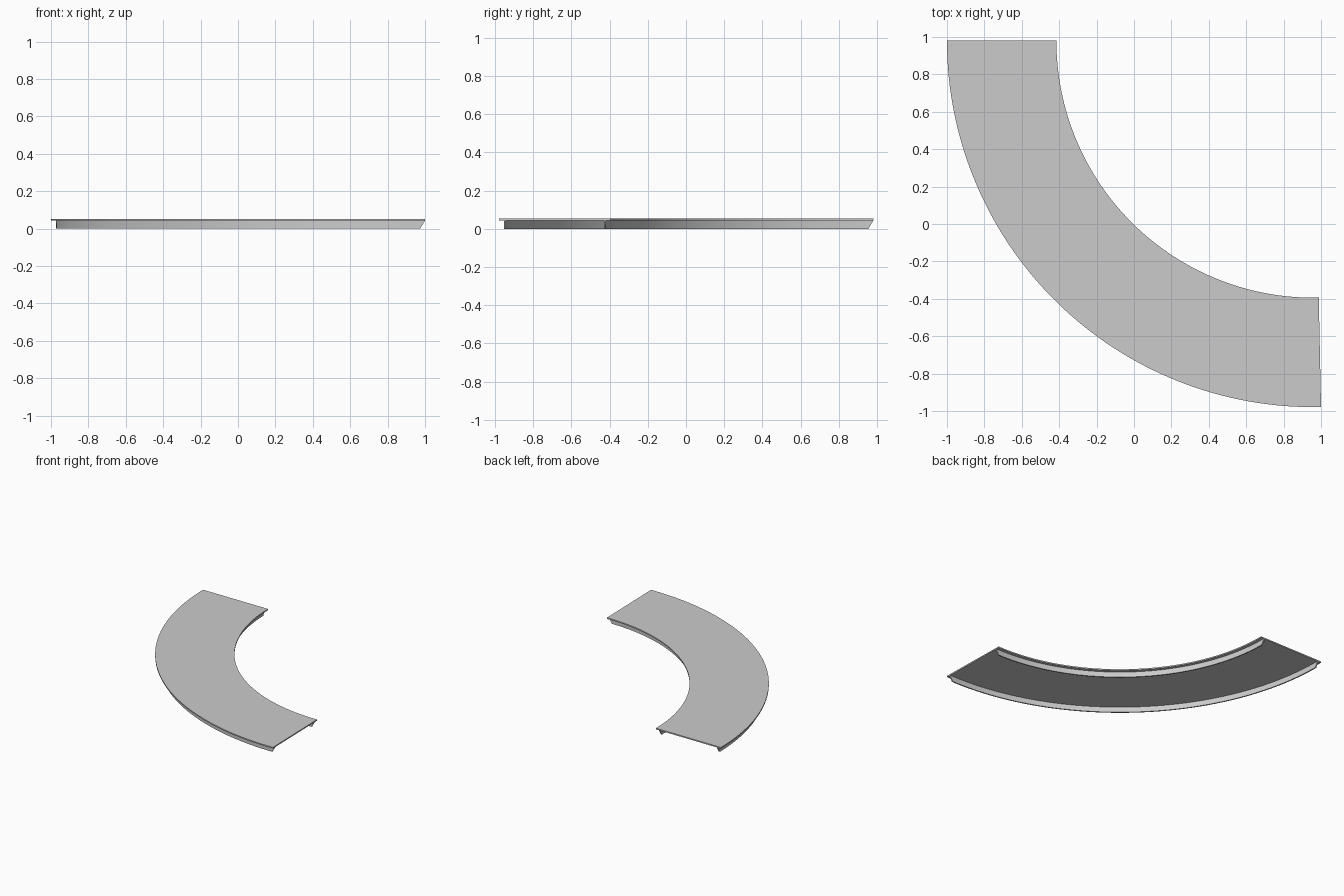
import bpy, bmesh, math

cube = bpy.data.objects.get("Cube")
if cube:
    bpy.data.objects.remove(cube)

CX, CY = 0.959, 0.98            # centre of the bend
R_OUT, R_IN = 1.959, 1.374      # edges of the deck
START, END = math.pi, math.pi + math.radians(91.2)
TOP, UNDER = 0.053, 0.043
INSET, WALL = 0.026, 0.01
SEGMENTS = 64

grey = bpy.data.materials.new("light grey")
grey.use_nodes = True
colour = (0.6, 0.6, 0.6, 1)
grey.diffuse_color = colour
grey.node_tree.nodes["Principled BSDF"].inputs["Base Color"].default_value = colour


def curved_bar(name, r0, r1, z0, z1, bevel=0.0):
    """Sweep a rectangle round the bend; bevel cuts the lower ends back."""
    bm = bmesh.new()
    rings = []
    for i in range(SEGMENTS + 1):
        t = i / SEGMENTS
        ring = []
        for r, z, cut in ((r0, z0, bevel), (r1, z0, bevel), (r1, z1, 0), (r0, z1, 0)):
            a0, a1 = START + cut / r, END - cut / r
            a = a0 + (a1 - a0) * t
            ring.append(bm.verts.new((CX + r * math.cos(a), CY + r * math.sin(a), z)))
        rings.append(ring)
    for a, b in zip(rings, rings[1:]):
        for k in range(4):
            n = (k + 1) % 4
            bm.faces.new((a[k], a[n], b[n], b[k]))
    bm.faces.new(rings[0])
    bm.faces.new(rings[-1])
    bmesh.ops.recalc_face_normals(bm, faces=bm.faces)
    mesh = bpy.data.meshes.new(name)
    bm.to_mesh(mesh)
    bm.free()
    mesh.materials.append(grey)
    obj = bpy.data.objects.new(name, mesh)
    bpy.context.collection.objects.link(obj)
    bpy.ops.object.select_all(action='DESELECT')
    obj.select_set(True)
    bpy.context.view_layer.objects.active = obj
    bpy.ops.object.shade_smooth_by_angle(angle=math.radians(30))


# Flat curved deck with a hanging rib near each edge
curved_bar("deck", R_IN, R_OUT, UNDER, TOP)
curved_bar("outer_rib", R_OUT - INSET - WALL, R_OUT - INSET, 0, UNDER, 0.026)
curved_bar("inner_rib", R_IN + INSET, R_IN + INSET + WALL, 0, UNDER, 0.026)
